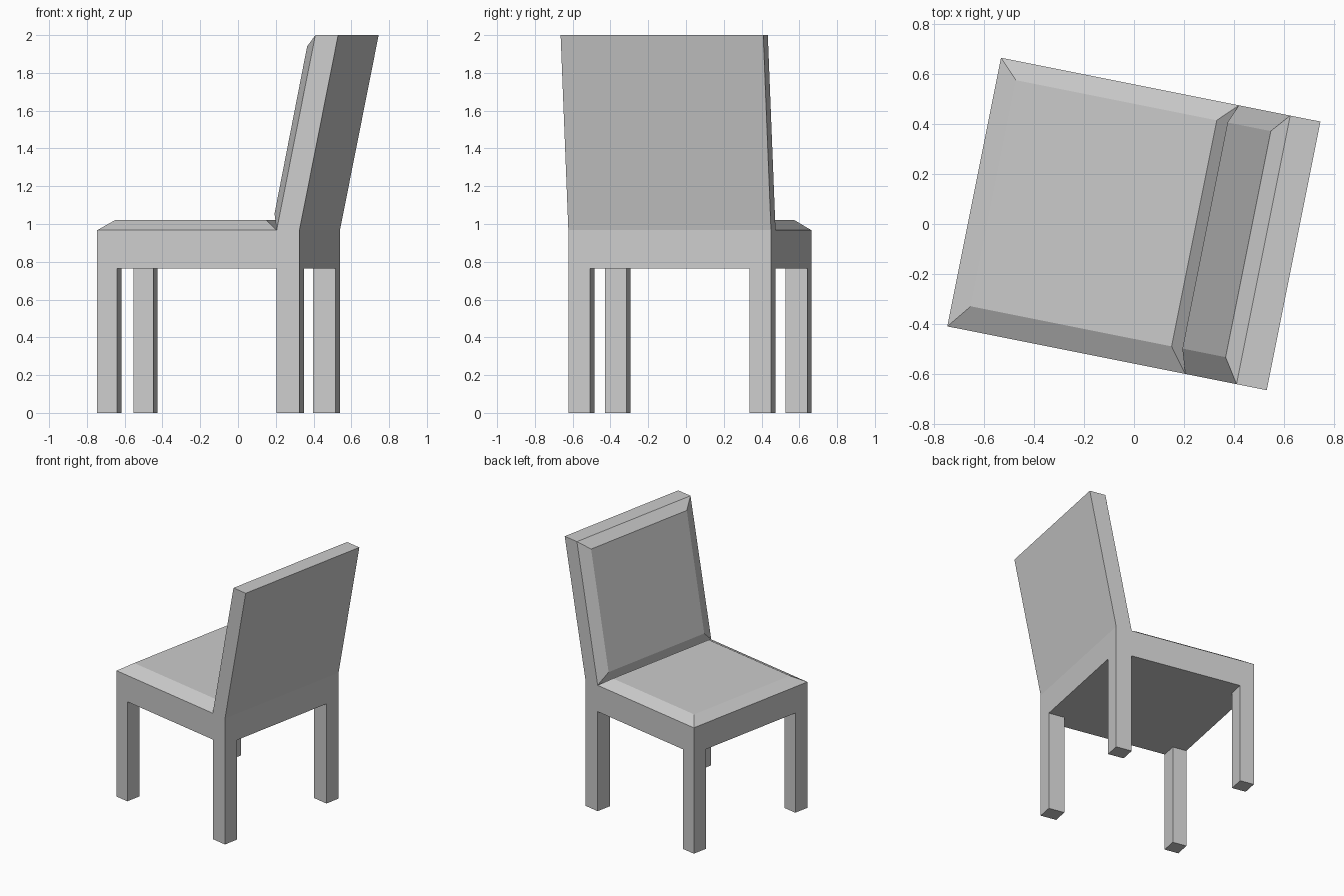
import bpy, bmesh, math
from mathutils import Matrix

cube = bpy.data.objects.get("Cube")
if cube:
    bpy.data.objects.remove(cube, do_unlink=True)

# The chair stands turned about the vertical axis
TURN = Matrix.Rotation(math.radians(-11.3), 4, 'Z')
HALF = 0.547            # half width
FRONT, JOIN, REAR = -0.651, 0.318, 0.441
UNDER, RAIL, TOP = 0.765, 0.967, 2.0
TILT_FRONT, TILT_REAR = 0.527, 0.65
INNER = (-0.45, 0.471)  # side edges of the raised cushion panels

grey = bpy.data.materials.new("plain_grey")
grey.use_nodes = True
colour = (0.6, 0.6, 0.6, 1)
grey.diffuse_color = colour
grey.node_tree.nodes["Principled BSDF"].inputs["Base Color"].default_value = colour


def finish(name, bm):
    bmesh.ops.recalc_face_normals(bm, faces=bm.faces)
    mesh = bpy.data.meshes.new(name)
    bm.to_mesh(mesh)
    bm.free()
    mesh.materials.append(grey)
    obj = bpy.data.objects.new(name, mesh)
    obj.matrix_world = TURN
    bpy.context.collection.objects.link(obj)
    return obj


def extrude_profile(name, profile, y0, y1):
    """Extrude a side profile of (depth, height) points across the width."""
    bm = bmesh.new()
    face = bm.faces.new([bm.verts.new((x, y0, z)) for x, z in profile])
    grown = bmesh.ops.extrude_face_region(bm, geom=[face])["geom"]
    bmesh.ops.translate(bm, vec=(0, y1 - y0, 0),
                        verts=[v for v in grown if isinstance(v, bmesh.types.BMVert)])
    return finish(name, bm)


def cushion(name, outer, inner):
    """Bevelled pad: outer and inner edges are pairs of (depth, height) points."""
    bm = bmesh.new()

    def ring(ends, y0, y1):
        (xa, za), (xb, zb) = ends
        return [bm.verts.new(p) for p in
                ((xa, y0, za), (xb, y0, zb), (xb, y1, zb), (xa, y1, za))]

    base = ring(outer, -HALF, HALF)
    pad = ring(inner, *INNER)
    bm.faces.new(pad)
    bm.faces.new(base[::-1])
    for i in range(4):
        j = (i + 1) % 4
        bm.faces.new((base[i], base[j], pad[j], pad[i]))
    return finish(name, bm)


# Seat rail and leaning back in one piece
extrude_profile("seat_and_back_frame", [
    (FRONT, UNDER), (REAR, UNDER), (REAR, RAIL), (TILT_REAR, TOP),
    (TILT_FRONT, TOP), (JOIN, RAIL), (FRONT, RAIL)], -HALF, HALF)

# Four square legs
for end, x0, x1 in (("front", FRONT, -0.543), ("rear", JOIN, REAR)):
    for side, y in (("right", -HALF), ("left", HALF - 0.117)):
        extrude_profile(f"{end}_{side}_leg",
                        [(x0, 0), (x1, 0), (x1, UNDER), (x0, UNDER)], y, y + 0.117)

# Seat and back cushions
cushion("seat_cushion", ((FRONT, RAIL), (JOIN, RAIL)), ((-0.575, 1.02), (0.243, 1.02)))
cushion("back_cushion", ((JOIN, RAIL), (TILT_FRONT, TOP)), ((0.287, 1.054), (0.463, 1.94)))
